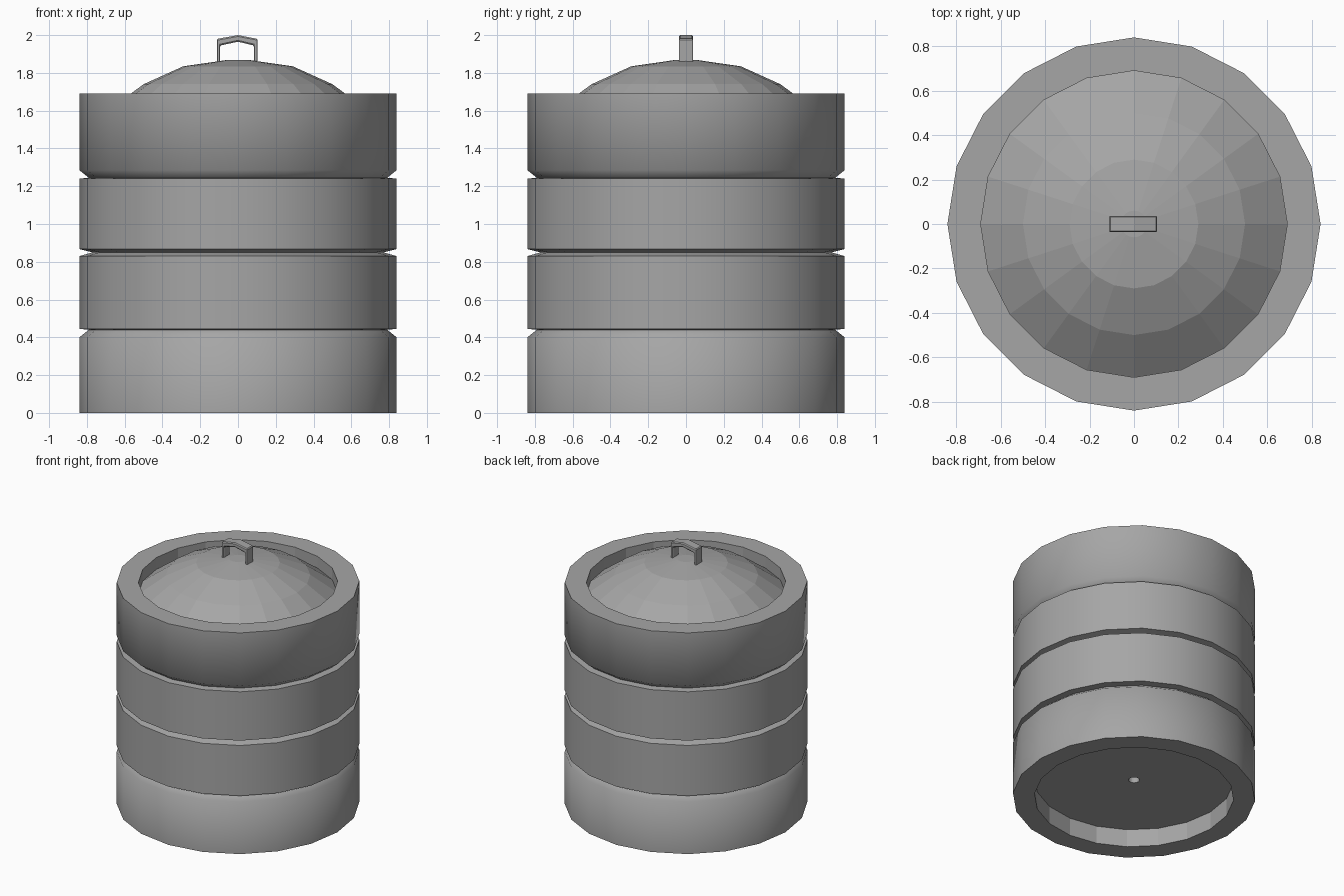
import bpy
import bmesh
from math import cos, sin, pi, radians, hypot

SIDES = 20

cube = bpy.data.objects.get("Cube")
if cube:
    bpy.data.objects.remove(cube, do_unlink=True)

# One plain grey for everything
grey = bpy.data.materials.new("plain_grey")
grey.use_nodes = True
colour = (0.38, 0.38, 0.38, 1)
grey.diffuse_color = colour
grey.node_tree.nodes["Principled BSDF"].inputs["Base Color"].default_value = colour


def add_object(name, bm):
    mesh = bpy.data.meshes.new(name)
    bm.to_mesh(mesh)
    bm.free()
    mesh.materials.append(grey)
    obj = bpy.data.objects.new(name, mesh)
    bpy.context.collection.objects.link(obj)
    return obj


def lathe(name, profile):
    """Spin (radius, height) points round z; a radius of 0 becomes a pole."""
    bm = bmesh.new()
    rings = []
    for r, z in profile:
        if r == 0:
            rings.append([bm.verts.new((0, 0, z))] * SIDES)
        else:
            rings.append([bm.verts.new((r * cos(2 * pi * i / SIDES),
                                        r * sin(2 * pi * i / SIDES), z))
                          for i in range(SIDES)])
    for low, high in zip(rings, rings[1:]):
        for i in range(SIDES):
            j = (i + 1) % SIDES
            corners = dict.fromkeys((low[i], low[j], high[j], high[i]))
            bm.faces.new(list(corners))
    return add_object(name, bm)


# Body: recessed base with a small centre hole, three grooves, thick rim
R, INNER = 0.84, 0.69
base = [(0, 0.25), (0.038, 0.25), (0.038, 0.136), (INNER, 0.136), (INNER, 0)]
lower_groove = [(R, 0.40), (0.79, 0.44), (R, 0.445)]
middle_groove = [(R, 0.83), (0.77, 0.85), (R, 0.867)]
upper_groove = [(R, 1.24), (0.79, 1.245), (R, 1.285)]
rim = [(R, 1.69), (INNER, 1.69), (INNER, 1.60)]
body = lathe("container_body",
             base + [(R, 0)] + lower_groove + middle_groove + upper_groove + rim)

# Smooth outer wall, faceted inner walls
bpy.ops.object.select_all(action='DESELECT')
body.select_set(True)
bpy.context.view_layer.objects.active = body
bpy.ops.object.shade_smooth_by_angle(angle=radians(55))
for face in body.data.polygons:
    if hypot(face.center.x, face.center.y) < 0.74:
        face.use_smooth = False

# Domed lid
lathe("domed_lid", [(INNER, 1.60), (0.5, 1.74), (0.29, 1.835),
                    (0.06, 1.868), (0, 1.868)])

# Handle: a flat peaked strap standing on the lid
outer = [(-0.112, 1.84), (-0.112, 1.98), (0, 2.0), (0.104, 1.98), (0.104, 1.84)]
inner = [(-0.094, 1.84), (-0.094, 1.945), (0, 1.965), (0.084, 1.945), (0.084, 1.84)]
bm = bmesh.new()
front_out, front_in, back_out, back_in = (
    [bm.verts.new((x, y, z)) for x, z in points]
    for y in (-0.037, 0.037) for points in (outer, inner))
loops = [front_out, front_in, back_in, back_out]
for a, b in zip(loops, loops[1:] + loops[:1]):
    for k in range(len(outer) - 1):
        bm.faces.new((a[k], a[k + 1], b[k + 1], b[k]))
for end in (0, -1):
    bm.faces.new([loop[end] for loop in loops])
bmesh.ops.recalc_face_normals(bm, faces=bm.faces)
handle = add_object("lid_handle", bm)
bevel = handle.modifiers.new("softened_edges", 'BEVEL')
bevel.width = 0.006
bevel.segments = 1
bevel.limit_method = 'ANGLE'
bevel.angle_limit = radians(60)
